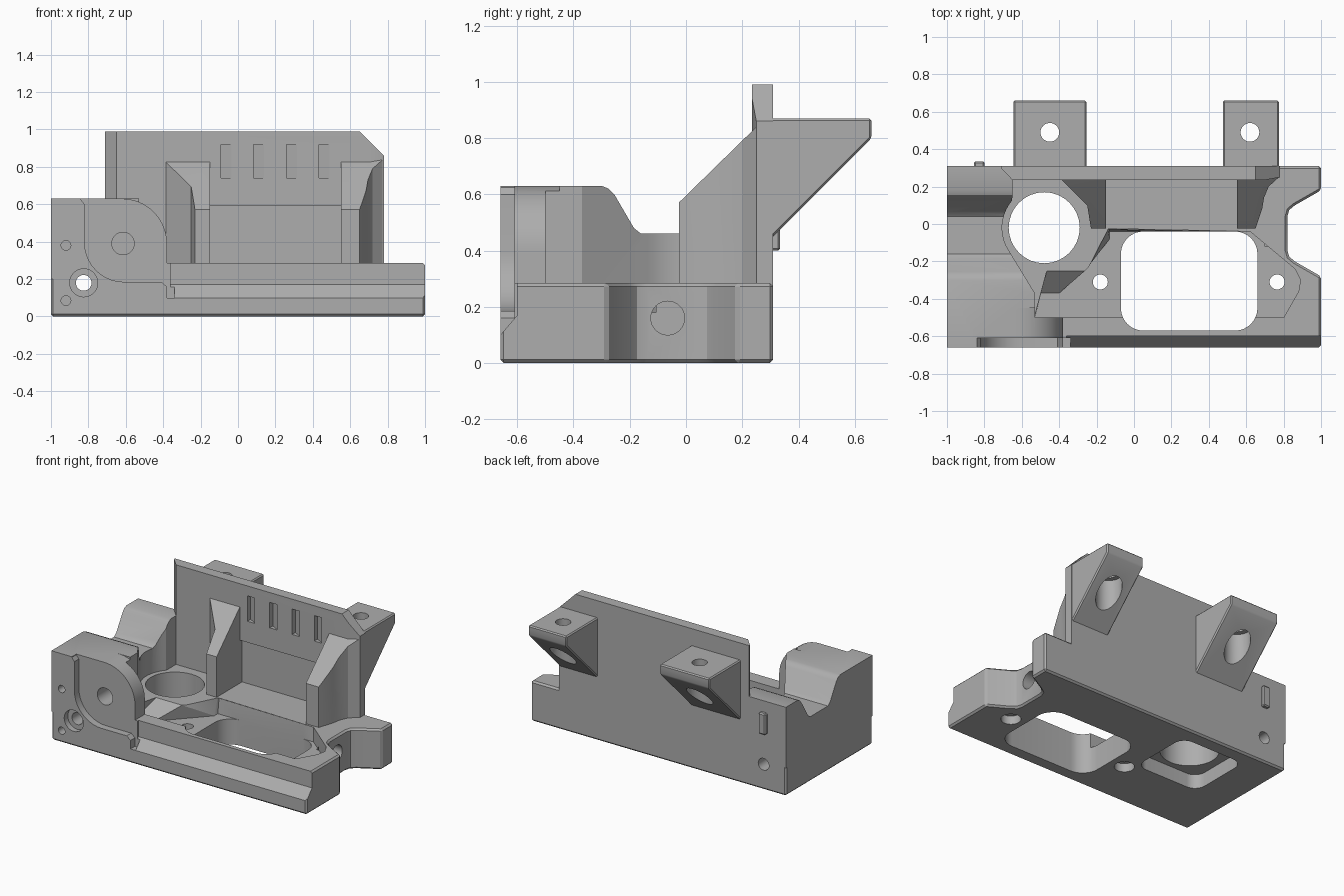
import bpy, bmesh, math

if "Cube" in bpy.data.objects:
    bpy.data.objects.remove(bpy.data.objects["Cube"], do_unlink=True)

grey = bpy.data.materials.new("plain grey")
grey.use_nodes = True
grey.diffuse_color = (0.42, 0.42, 0.42, 1)
grey.node_tree.nodes["Principled BSDF"].inputs["Base Color"].default_value = (0.42, 0.42, 0.42, 1)


def arc(cu, cv, r, a0, a1, n=10):
    steps = [math.radians(a0 + (a1 - a0) * i / n) for i in range(n + 1)]
    return [(cu + r * math.cos(a), cv + r * math.sin(a)) for a in steps]


def round_rect(cu, cv, w, h, r):
    pts = []
    for su, sv, a in ((1, 1, 0), (-1, 1, 90), (-1, -1, 180), (1, -1, 270)):
        pts += arc(cu + su * (w / 2 - r), cv + sv * (h / 2 - r), r, a, a + 90, 8)
    return pts


def rect(u0, u1, v0, v1):
    return [(u0, v0), (u1, v0), (u1, v1), (u0, v1)]


def prism(name, pts, axis, lo, hi, end_pts=None):
    """Extrude a profile along an axis, optionally lofting to a second profile."""
    place = {"x": lambda u, v, w: (w, u, v),
             "y": lambda u, v, w: (u, w, v),
             "z": lambda u, v, w: (u, v, w)}[axis]
    bm = bmesh.new()
    a = [bm.verts.new(place(u, v, lo)) for u, v in pts]
    b = [bm.verts.new(place(u, v, hi)) for u, v in (end_pts or pts)]
    bm.faces.new(a)
    bm.faces.new(b)
    for i in range(len(a)):
        j = (i + 1) % len(a)
        bm.faces.new((a[i], a[j], b[j], b[i]))
    bmesh.ops.recalc_face_normals(bm, faces=bm.faces)
    mesh = bpy.data.meshes.new(name)
    bm.to_mesh(mesh)
    bm.free()
    mesh.materials.append(grey)
    obj = bpy.data.objects.new(name, mesh)
    bpy.context.collection.objects.link(obj)
    return obj


def apply(obj, mod):
    bpy.context.view_layer.objects.active = obj
    bpy.ops.object.modifier_apply(modifier=mod.name)


def bevel(obj, width=0.012):
    mod = obj.modifiers.new("edge", "BEVEL")
    mod.width, mod.segments, mod.limit_method = width, 1, "ANGLE"
    mod.angle_limit = math.radians(40)
    apply(obj, mod)


def cut(objs, *profile):
    cutter = prism("cutter", *profile)
    cutter.hide_render = True
    for obj in objs:
        mod = obj.modifiers.new("cut", "BOOLEAN")
        mod.operation, mod.solver, mod.object = "DIFFERENCE", "EXACT", cutter
        apply(obj, mod)
    bpy.data.objects.remove(cutter, do_unlink=True)


def drill(objs, u, v, r, axis, lo, hi):
    cut(objs, arc(u, v, r, 0, 348.75, 31), axis, lo, hi)


DECK = 0.285
FLOOR = 0.18

# Base slab with the side notch
base = prism("base", [(-1, -0.66), (1, -0.66), (1, -0.28), (0.86, -0.2), (0.83, -0.175),
                      (0.82, -0.14), (0.82, 0.04), (0.83, 0.075), (0.86, 0.1), (1, 0.18),
                      (1, 0.31), (-1, 0.31)], "z", 0, DECK)
bevel(base)

# Left block with a valley across its top
left_block = prism("left_block", [(-0.66, 0.2), (0.31, 0.2), (0.31, 0.63), (0.18, 0.63),
                                  (0.155, 0.62), (0.135, 0.595), (0.065, 0.48), (0.04, 0.46),
                                  (-0.16, 0.46), (-0.185, 0.48), (-0.255, 0.6), (-0.275, 0.62),
                                  (-0.3, 0.63), (-0.66, 0.63)], "x", -1, -0.38)
cut([left_block], [(-0.2, -0.5), (-0.53, -0.5), (-0.53, -0.37)]
    + arc(-0.48, -0.02, 0.225, 212, 140) + [(-0.65, 0.15), (-0.65, 0.5), (-0.2, 0.5)],
    "z", 0.1, 1)
# Rounded shoulder
cut([left_block], arc(-0.62, 0.39, 0.24, 90, 0, 16) + [(-0.3, 0.39), (-0.3, 0.8), (-0.62, 0.8)],
    "y", -0.8, -0.45)
# Sunken front panel
cut([base, left_block], [(-0.84, 0.7), (-0.84, 0.625), (-0.82, 0.6)]
    + arc(-0.61, 0.395, 0.21, 180, 270)
    + [(-0.41, 0.185), (-0.38, 0.16), (-0.38, 0.1), (-0.34, 0.1), (-0.34, 0.7)],
    "y", -0.8, -0.61)

# Sloped ledge along the front
cut([base], [(-0.8, 0.1), (-0.66, 0.1), (-0.6, 0.17), (-0.6, 0.4), (-0.8, 0.4)], "x", -0.36, 1.2)

# Pocket with slanted sides next to the round duct
rim = [(0.8, -0.5), (0.88, -0.36), (0.89, -0.3), (0.86, -0.24), (0.62, -0.04)]
cut([base], [(-0.53, -0.5)] + rim + [(-0.13, -0.04), (-0.13, -0.08), (-0.4, -0.37), (-0.53, -0.37)],
    "z", FLOOR, DECK + 0.01,
    [(-0.53, -0.5)] + rim + [(-0.13, -0.025), (-0.14, -0.025), (-0.25, -0.24), (-0.46, -0.24)])

# Openings through the base
cut([base], round_rect(0.295, -0.305, 0.73, 0.53, 0.12), "z", -0.1, 0.6)
cut([base], round_rect(-0.48, -0.02, 0.5, 0.46, 0.08), "z", -0.1, 0.1)
drill([base], -0.48, -0.02, 0.19, "z", -0.1, 0.6)
for x in (-0.18, 0.765):
    drill([base], x, -0.31, 0.04, "z", -0.1, 0.6)
    drill([base], x, -0.31, 0.065, "z", -0.1, 0.06)

# Screw holes in the front, back and side
drill([base, left_block], -0.825, 0.18, 0.042, "y", -0.8, 0.5)
drill([base, left_block], -0.825, 0.18, 0.075, "y", -0.8, -0.62)
drill([left_block], -0.92, 0.38, 0.026, "y", -0.8, -0.5)
drill([base], -0.92, 0.085, 0.026, "y", -0.8, -0.5)
drill([left_block], -0.615, 0.39, 0.06, "y", -0.8, -0.4)
drill([base], -0.065, 0.16, 0.06, "x", 0.7, 1.2)

# Tall back wall with a clipped corner
back_wall = prism("back_wall", [(-0.71, 0.31), (-0.71, 0.298), (-0.65, 0.235), (0.7, 0.235),
                                (0.78, 0.25), (0.78, 0.31)], "z", 0.2, 0.99)
corner = [(0.64, 1.0), (0.9, 0.74), (0.9, 1.2), (0.64, 1.2)]
cut([back_wall], corner, "y", -0.2, 0.5)
cut([back_wall], rect(-0.15, 0.55, DECK, 0.59), "y", 0.1, 0.26)
for x in (-0.062, 0.112, 0.288, 0.462):
    cut([back_wall], [(x - 0.028, 0.1), (x + 0.028, 0.1), (x + 0.028, 0.24), (x - 0.028, 0.27)],
        "z", 0.74, 0.92)

# Sloped arms standing against the wall
arms = {
    "right_arm": [(-0.39, 0.24), (-0.25, 0.1), (-0.23, -0.025), (-0.15, -0.025), (-0.15, 0.27),
                  (-0.39, 0.27)],
    "left_arm": [(0.55, -0.025), (0.65, -0.025), (0.685, 0.08), (0.695, 0.14), (0.72, 0.2),
                 (0.775, 0.25), (0.775, 0.27), (0.55, 0.27)],
}
arm_objs = []
for name, plan in arms.items():
    arm = prism(name, plan, "z", 0.2, 0.95)
    cut([arm], [(-0.2, 0.4), (0.235, 0.825), (0.4, 0.98), (0.4, 1.3), (-0.2, 1.3)], "x", -1, 1)
    cut([arm], corner, "y", -0.2, 0.5)
    arm_objs.append(arm)

# Wedge brackets on the back
brackets = []
for name, x0, x1, hole in (("right_bracket", -0.645, -0.255, -0.45),
                           ("left_bracket", 0.475, 0.775, 0.62)):
    b = prism(name, [(0.3, 0.87), (0.66, 0.87), (0.66, 0.8), (0.3, 0.44)], "x", x0, x1)
    bevel(b, 0.008)
    drill([b], hole, 0.49, 0.05, "z", 0.3, 1)
    drill([b], hole, 0.49, 0.085, "z", 0.3, 0.77)
    brackets.append(b)

# Small raised tab on the back
tab = prism("back_tab", rect(-0.855, -0.8, 0.4, 0.55), "y", 0.29, 0.335)
bevel(tab, 0.008)

for obj in [base, left_block, back_wall, tab] + arm_objs + brackets:
    bpy.ops.object.select_all(action="DESELECT")
    obj.select_set(True)
    bpy.context.view_layer.objects.active = obj
    bpy.ops.object.shade_smooth_by_angle(angle=math.radians(25))
